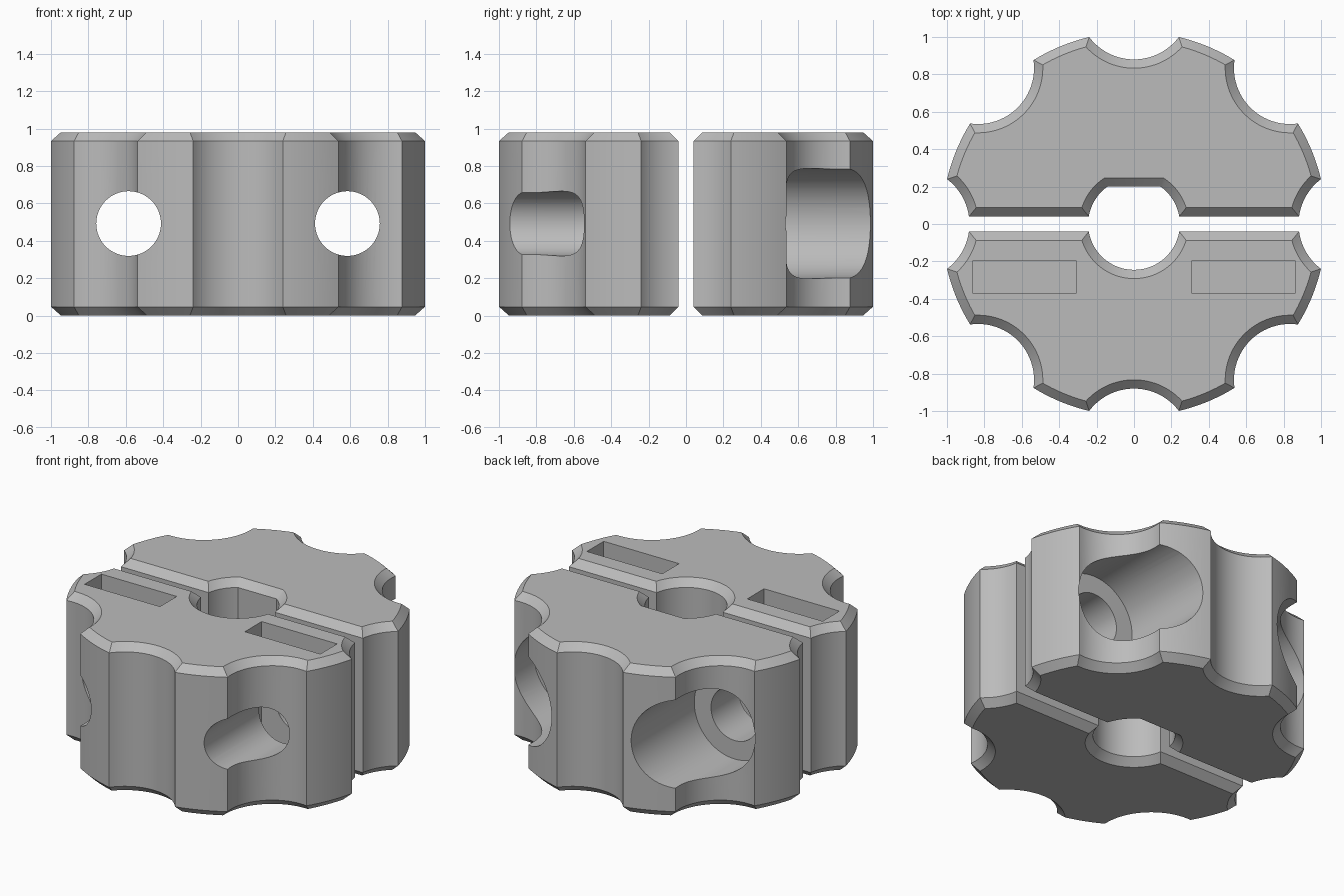
import bpy, bmesh
from math import sin, cos, acos, asin, pi
from mathutils import Matrix

if "Cube" in bpy.data.objects:
    bpy.data.objects.remove(bpy.data.objects["Cube"])

HEIGHT, CHAMFER = 0.98, 0.047
BOLT_X, BOLT_Z = 0.585, 0.492

grey = bpy.data.materials.new("light grey")
grey.use_nodes = True
colour = (0.5, 0.5, 0.5, 1)
grey.diffuse_color = colour
grey.node_tree.nodes["Principled BSDF"].inputs["Base Color"].default_value = colour


def steps(a, b, n):
    return [a + (b - a) * i / n for i in range(n + 1)]


def half_profile(d, flat):
    """Outline of one clamp half, moved inward by d."""
    rim, scallop, centre = 1.028 - d, 0.3 + d, 1.18
    hole, gap = 0.245 + d, 0.04 + d
    phi = acos((rim**2 + centre**2 - scallop**2) / (2 * rim * centre))
    edge, start = asin(rim * sin(phi) / scallop), asin(gap / scallop)
    pts = []
    for k in range(5):
        a = k * pi / 4
        lo = start if k == 0 else -edge
        hi = -start if k == 4 else edge
        for b in steps(lo, hi, 24):
            u, v = centre - scallop * cos(b), scallop * sin(b)
            pts.append((u * cos(a) - v * sin(a), u * sin(a) + v * cos(a)))
        if k < 4:
            for t in steps(a + phi, a + pi / 4 - phi, 10)[1:-1]:
                pts.append((rim * cos(t), rim * sin(t)))
    # central hole, optionally with a flat key face
    g = asin(gap / hole)
    if flat:
        f = asin((0.2 + d) / hole)
        angles = steps(pi - g, pi - f, 12) + steps(f, g, 12)
    else:
        angles = steps(pi - g, g, 40)
    return pts + [(hole * cos(t), hole * sin(t)) for t in angles]


def make_half(name, side, flat):
    """Loft the outline into a block with chamfered top and bottom."""
    bm = bmesh.new()
    rings = []
    for z, d in ((0, CHAMFER), (CHAMFER, 0), (HEIGHT - CHAMFER, 0), (HEIGHT, CHAMFER)):
        rings.append([bm.verts.new((x, y * side, z)) for x, y in half_profile(d, flat)])
    n = len(rings[0])
    for low, high in zip(rings, rings[1:]):
        for i in range(n):
            j = (i + 1) % n
            bm.faces.new((low[i], low[j], high[j], high[i]))
    bm.faces.new(rings[0][::-1])
    bm.faces.new(rings[-1])
    return finish(bm, name)


def finish(bm, name):
    bmesh.ops.recalc_face_normals(bm, faces=bm.faces)
    mesh = bpy.data.meshes.new(name)
    bm.to_mesh(mesh)
    bm.free()
    mesh.materials.append(grey)
    obj = bpy.data.objects.new(name, mesh)
    bpy.context.collection.objects.link(obj)
    return obj


def bore(name, x, radius, y0, y1):
    bm = bmesh.new()
    place = Matrix.Translation((x, (y0 + y1) / 2, BOLT_Z)) @ Matrix.Rotation(pi / 2, 4, "X")
    bmesh.ops.create_cone(bm, cap_ends=True, segments=64, radius1=radius,
                          radius2=radius, depth=y1 - y0, matrix=place)
    return finish(bm, name)


def slot(name, x):
    bm = bmesh.new()
    size = (0.55, 0.175, 1.0)
    place = Matrix.Translation((x, -0.283, 0.18 + size[2] / 2)) @ Matrix.Diagonal((*size, 1))
    bmesh.ops.create_cube(bm, size=1, matrix=place)
    return finish(bm, name)


def cut(obj, cutter):
    cutter.hide_render = True
    mod = obj.modifiers.new("cut", "BOOLEAN")
    mod.operation, mod.solver, mod.object = "DIFFERENCE", "EXACT", cutter
    bpy.context.view_layer.update()
    graph = bpy.context.evaluated_depsgraph_get()
    result = bpy.data.meshes.new_from_object(obj.evaluated_get(graph))
    obj.modifiers.clear()
    obj.data = result
    bpy.data.objects.remove(cutter)


back = make_half("back_clamp_half", 1, True)
front = make_half("front_clamp_half", -1, False)

# bolt holes, bolt head recesses and nut slots
for x in (-BOLT_X, BOLT_X):
    cut(front, bore("bolt_bore", x, 0.173, -1.3, 0.02))
    cut(front, slot("nut_slot", x))
    cut(back, bore("bolt_bore", x, 0.173, -0.02, 1.3))
    cut(back, bore("head_recess", x, 0.295, 0.328, 1.3))

for obj in (back, front):
    bpy.ops.object.select_all(action="DESELECT")
    obj.select_set(True)
    bpy.context.view_layer.objects.active = obj
    bpy.ops.object.shade_smooth_by_angle(angle=pi / 7)
